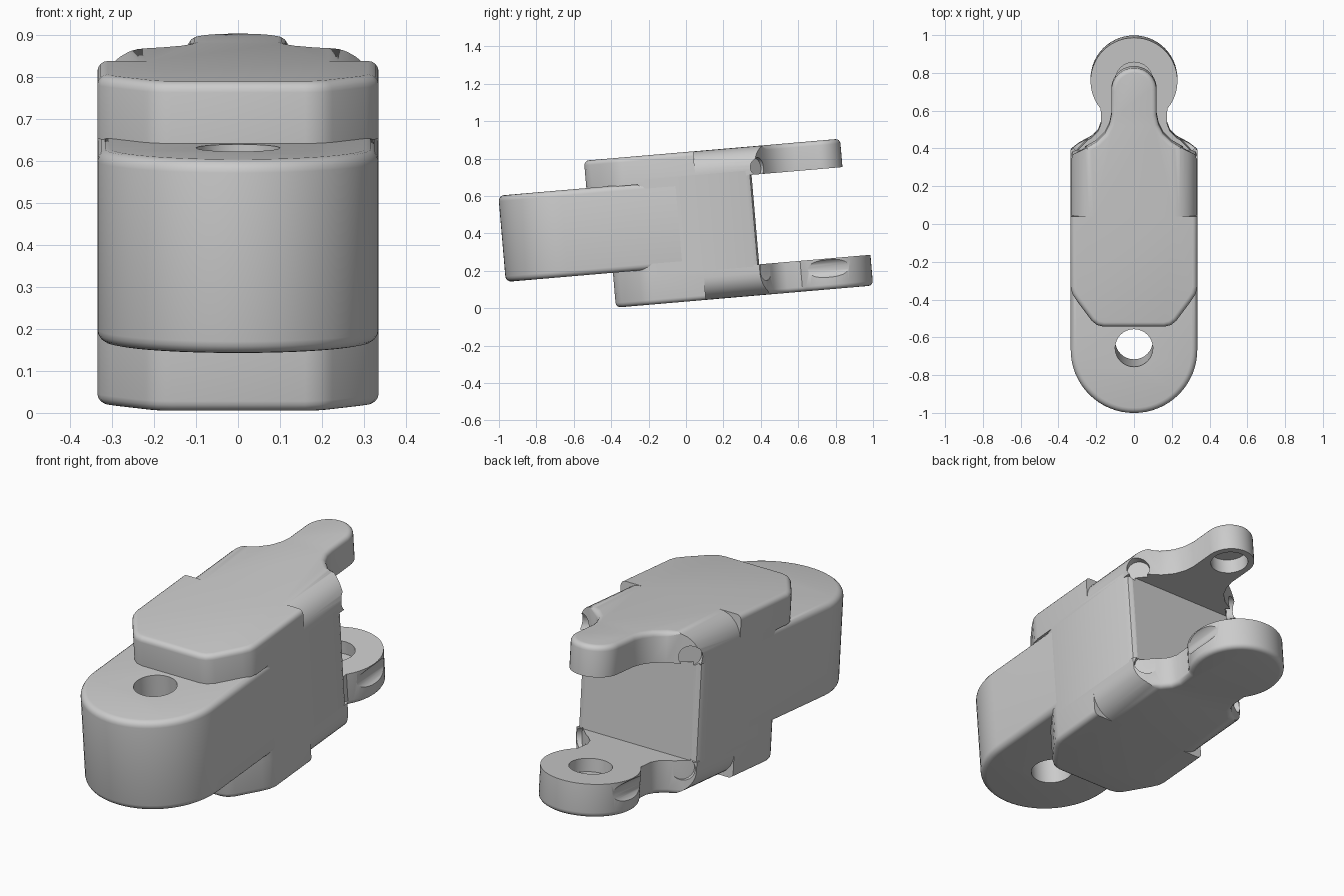
import bpy, bmesh, math
from mathutils import Matrix, Vector

cube = bpy.data.objects.get("Cube")
if cube:
    bpy.data.objects.remove(cube, do_unlink=True)

TILT = math.radians(4.9)
HW = 0.335                      # half width of the housing
TOP, BOTTOM = 0.832, 0.035      # outer faces of the two plates
RINGV = 0.777                   # position of both rear pins

grey = bpy.data.materials.new("plain_grey")
grey.use_nodes = True
COL = (0.6, 0.6, 0.6, 1)
grey.diffuse_color = COL
grey.node_tree.nodes["Principled BSDF"].inputs["Base Color"].default_value = COL


def make(name, bm):
    bmesh.ops.recalc_face_normals(bm, faces=bm.faces)
    me = bpy.data.meshes.new(name)
    bm.to_mesh(me)
    bm.free()
    me.materials.append(grey)
    ob = bpy.data.objects.new(name, me)
    bpy.context.collection.objects.link(ob)
    return ob


def arc(cy, r, start, end, n):
    """Points on a circle centred on the middle line, angles from +x."""
    return [(r * math.cos(a), cy + r * math.sin(a))
            for a in (math.radians(start + (end - start) * i / n) for i in range(n + 1))]


def slab(name, half, z0, z1, rims=(), width=0.025):
    """Mirror a half outline, extrude it upward and round the chosen rims."""
    pts = half + [(-x, y) for x, y in reversed(half) if x > 1e-4]
    bm = bmesh.new()
    face = bm.faces.new([bm.verts.new((x, y, z0)) for x, y in pts])
    out = bmesh.ops.extrude_face_region(bm, geom=[face])
    for v in out["geom"]:
        if isinstance(v, bmesh.types.BMVert):
            v.co.z = z1
    edges = [e for e in bm.edges
             if any(all(abs(v.co.z - z) < 1e-5 for v in e.verts) for z in rims)]
    if edges:
        bmesh.ops.bevel(bm, geom=edges, offset=width, segments=4, profile=0.5,
                        affect='EDGES', clamp_overlap=True)
    return make(name, bm)


def rod(name, centre, axis, r, length):
    """Cylinder cutter along an axis."""
    bm = bmesh.new()
    rot = Vector(axis).to_track_quat('Z', 'Y').to_matrix().to_4x4()
    bmesh.ops.create_cone(bm, cap_ends=True, segments=32, radius1=r, radius2=r,
                          depth=length, matrix=Matrix.Translation(centre) @ rot)
    return make(name, bm)


def edge_cutter(name, side, rim, inward, r=0.12, v0=0.11, v1=0.62):
    """Removes a long edge, leaving a large rounded corner."""
    cx, cz = HW - r, rim + inward * r
    prof = [(cx + r * math.sin(a), cz - inward * r * math.cos(a))
            for a in (math.pi / 2 * i / 8 for i in range(9))]
    prof += [(HW + 0.05, cz), (HW + 0.05, rim - inward * 0.05), (cx, rim - inward * 0.05)]
    bm = bmesh.new()
    face = bm.faces.new([bm.verts.new((side * x, v0, z)) for x, z in prof])
    out = bmesh.ops.extrude_face_region(bm, geom=[face])
    for v in out["geom"]:
        if isinstance(v, bmesh.types.BMVert):
            v.co.y = v1
    return make(name, bm)


def carve(ob, cutters):
    for c in cutters:
        c.hide_render = True
        m = ob.modifiers.new("cut", 'BOOLEAN')
        m.operation, m.solver, m.object = 'DIFFERENCE', 'EXACT', c
    bpy.context.view_layer.update()
    dg = bpy.context.evaluated_depsgraph_get()
    me = bpy.data.meshes.new_from_object(ob.evaluated_get(dg))
    ob.modifiers.clear()
    ob.data = me


def nose(front):
    """Chamfered front corner shared by plates and core."""
    return [(x, front + d) for x, d in
            ((0.16, 0), (0.195, 0.008), (0.225, 0.032), (0.305, 0.14), (0.327, 0.175), (HW, 0.21))]


# Outlines
front_outline = arc(-0.613, HW, -90, 0, 16) + [(HW, 0.0)]
core_outline = nose(-0.373) + [(HW, 0.38), (0.326, 0.401), (0.305, 0.41)]
upper_outline = (nose(-0.476) + [(HW, 0.43), (0.27, 0.465), (0.2, 0.505), (0.155, 0.55),
                                 (0.13, 0.6), (0.12, 0.65)] + arc(0.778, 0.12, 0, 90, 10))
lower_outline = (nose(-0.373) + [(HW, 0.41), (0.29, 0.44), (0.225, 0.475), (0.19, 0.51),
                                 (0.175, 0.55)] + arc(RINGV, 0.23, -40, 90, 20))

# Solid parts
front_block = slab("front_block", front_outline, 0.222, 0.685, (0.222, 0.685), 0.03)
core = slab("core_body", core_outline, 0.19, 0.705)
upper = slab("upper_plate_and_arm", upper_outline, 0.68, TOP, (TOP,))
lower = slab("lower_plate_and_arm", lower_outline, BOTTOM, 0.2, (BOTTOM,))

# Holes, rounded edges and corner reliefs
bolt = rod("bolt_cutter", (0, -0.6, 0.45), (0, 0, 1), 0.1, 1)
upper_pin = rod("upper_pin_cutter", (0, RINGV, 0.69), (0, 0, 1), 0.09, 0.13)
lower_pin = rod("lower_pin_cutter", (0, RINGV, 0.2), (0, 0, 1), 0.1, 0.13)
upper_cuts, lower_cuts, core_cuts = [upper_pin], [lower_pin], []
for s in (-1, 1):
    upper_cuts.append(edge_cutter("upper_edge_cutter", s, TOP, -1))
    lower_cuts.append(edge_cutter("lower_edge_cutter", s, BOTTOM, 1))
    a = rod("upper_relief_cutter", (s * 0.38, 0.53, 0.715), (s, 1, 0), 0.055, 0.3)
    b = rod("lower_relief_cutter", (s * 0.38, 0.54, 0.165), (s, 1, 0), 0.055, 0.3)
    upper_cuts.append(a)
    lower_cuts.append(b)
    core_cuts += [a, b]
    lower_cuts.append(rod("ring_scoop_cutter", (s * 0.257, RINGV, 0.147), (0, 1, 0), 0.055, 0.4))

carve(front_block, [bolt])
carve(core, core_cuts)
carve(upper, upper_cuts)
carve(lower, lower_cuts)
for c in {bolt, *upper_cuts, *lower_cuts, *core_cuts}:
    bpy.data.objects.remove(c, do_unlink=True)

# Tilt the assembly and smooth the rounded surfaces
for ob in (front_block, core, upper, lower):
    ob.data.transform(Matrix.Rotation(TILT, 4, 'X'))
    bpy.ops.object.select_all(action='DESELECT')
    ob.select_set(True)
    bpy.context.view_layer.objects.active = ob
    bpy.ops.object.shade_smooth_by_angle(angle=math.radians(30))
